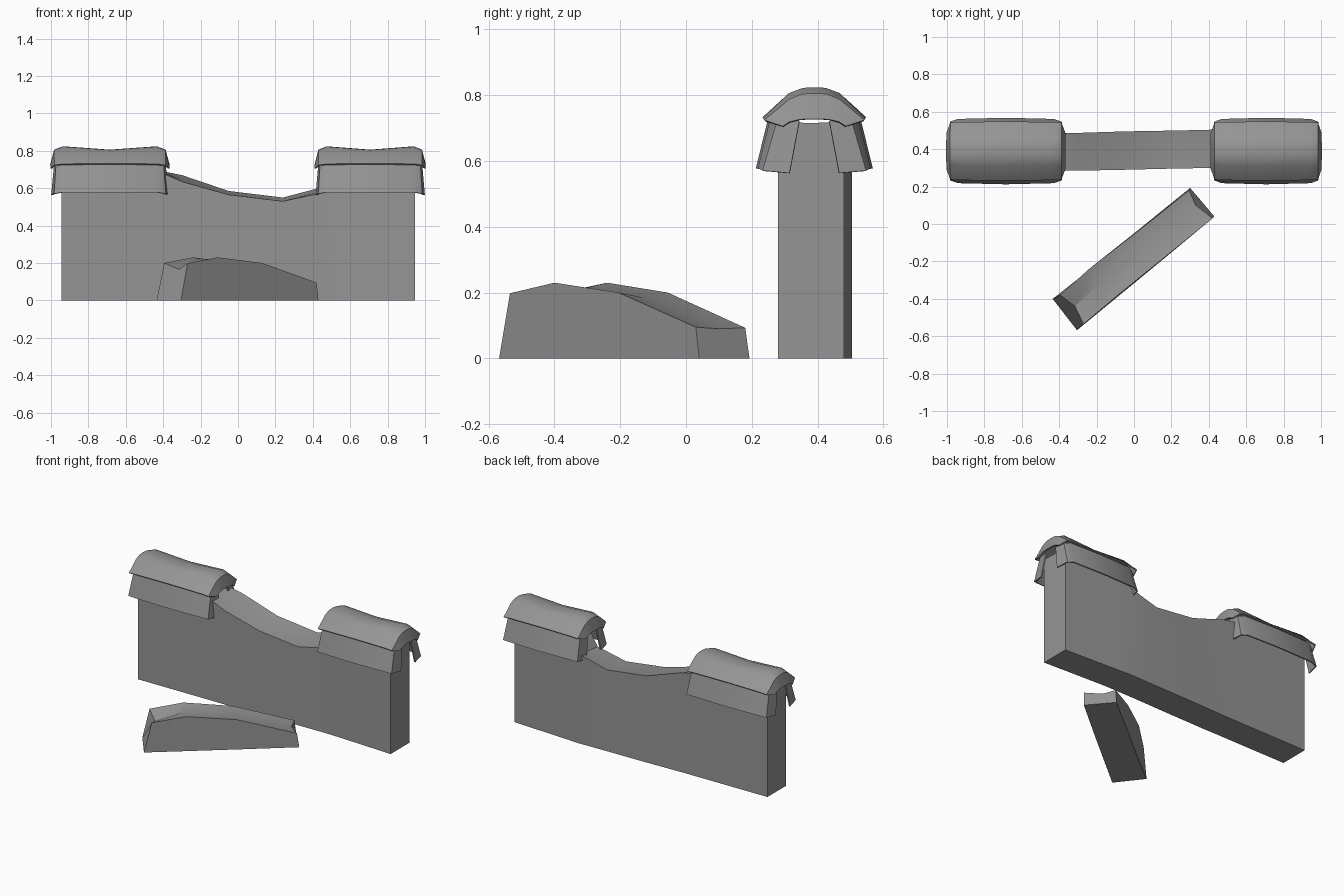
import bpy
from math import radians

if "Cube" in bpy.data.objects:
    bpy.data.objects.remove(bpy.data.objects["Cube"], do_unlink=True)

stone = bpy.data.materials.new("grey stone")
stone.use_nodes = True
GREY = (0.3, 0.3, 0.3, 1)
stone.diffuse_color = GREY
stone.node_tree.nodes["Principled BSDF"].inputs["Base Color"].default_value = GREY


def loft(name, rings, closed=True, thickness=0):
    """Skin a list of equal-length sections; cap closed ones, thicken open ones."""
    n = len(rings[0])
    verts = [p for ring in rings for p in ring]
    faces = []
    for i in range(len(rings) - 1):
        for j in range(n if closed else n - 1):
            k = (j + 1) % n
            faces.append((i * n + j, i * n + k, (i + 1) * n + k, (i + 1) * n + j))
    if closed:
        faces += [tuple(range(n)), tuple(range(len(verts) - n, len(verts)))]
    mesh = bpy.data.meshes.new(name)
    mesh.from_pydata(verts, [], faces)
    mesh.materials.append(stone)
    obj = bpy.data.objects.new(name, mesh)
    bpy.context.collection.objects.link(obj)
    bpy.ops.object.select_all(action="DESELECT")
    obj.select_set(True)
    bpy.context.view_layer.objects.active = obj
    bpy.ops.object.mode_set(mode="EDIT")
    bpy.ops.mesh.select_all(action="SELECT")
    bpy.ops.mesh.normals_make_consistent(inside=False)
    bpy.ops.object.mode_set(mode="OBJECT")
    if thickness:
        mod = obj.modifiers.new("thickness", "SOLIDIFY")
        mod.thickness = thickness
        mod.offset = 0
        bpy.ops.object.modifier_apply(modifier=mod.name)
    bpy.ops.object.shade_smooth_by_angle(angle=radians(30))
    return obj


# Wall with a broken, sagging top: x, front y, back y, front height, back height
wall = [(-0.945, 0.28, 0.48, 0.72, 0.72), (-0.45, 0.285, 0.485, 0.70, 0.70),
        (-0.30, 0.285, 0.487, 0.635, 0.67), (-0.05, 0.29, 0.495, 0.565, 0.585),
        (0.24, 0.297, 0.50, 0.53, 0.55), (0.45, 0.30, 0.505, 0.575, 0.605),
        (0.53, 0.298, 0.50, 0.70, 0.70), (0.945, 0.28, 0.48, 0.72, 0.72)]
loft("wall", [[(x, f, 0), (x, f, zf), (x, (f + b) / 2, (zf + zb) / 2 - 0.005),
               (x, b, zb), (x, b, 0)] for x, f, b, zf, zb in wall])

# Tile cap sections: x offset, then half of the arch as (y offset, height)
MIDY = 0.39
rim = (0.315, [(0.095, 0.705), (0.075, 0.718), (0.047, 0.725), (0.02, 0.727)])
hood = (0.295, [(0.15, 0.722), (0.075, 0.785), (0.04, 0.80), (0.015, 0.803)])
crest = (0.25, [(0.153, 0.727), (0.075, 0.803), (0.035, 0.818), (0.012, 0.82)])
middle = (0.0, [(0.155, 0.73), (0.075, 0.79), (0.035, 0.80), (0.012, 0.802)])


def cap(side, cx, scale):
    rings = []
    for sign, part in [(-1, rim), (-1, hood), (-1, crest), (1, middle),
                       (1, crest), (1, hood), (1, rim)]:
        x = cx + sign * part[0] * scale
        half = part[1]
        rings.append([(x, MIDY - y, z) for y, z in half]
                     + [(x, MIDY + y, z) for y, z in reversed(half)])
    loft(side + "_cap_tiles", rings, closed=False, thickness=0.008)

    # Sloping lower tiles on both faces, folded around the ends
    top = [(0.295, 0.045, 0.722), (0.285, 0.11, 0.725), (0.25, 0.13, 0.73)]
    low = [(0.31, 0.075, 0.563), (0.295, 0.155, 0.57), (0.255, 0.168, 0.577)]
    for face, s in (("front", -1), ("back", 1)):
        rows = []
        for row in (top, low):
            rows.append([(cx - x * scale, MIDY + s * y, z) for x, y, z in row]
                        + [(cx, MIDY + s * (row[-1][1] + 0.006), row[-1][2])]
                        + [(cx + x * scale, MIDY + s * y, z) for x, y, z in reversed(row)])
        loft(side + "_" + face + "_lower_tiles", rows, closed=False, thickness=0.008)


cap("right", -0.685, 1.0)
cap("left", 0.707, 0.93)

# Fallen chunk: foot front, top front, valley, top back, foot back
chunk = [
    [(-0.305, -0.568, 0), (-0.27, -0.535, 0.198), (-0.315, -0.44, 0.165),
     (-0.395, -0.38, 0.20), (-0.435, -0.40, 0)],
    [(-0.125, -0.42, 0), (-0.11, -0.40, 0.23), (-0.175, -0.31, 0.213),
     (-0.24, -0.24, 0.23), (-0.25, -0.255, 0)],
    [(0.13, -0.21, 0), (0.13, -0.205, 0.20), (0.07, -0.13, 0.185),
     (0.0, -0.055, 0.20), (0.0, -0.05, 0)],
    [(0.43, 0.04, 0), (0.42, 0.03, 0.095), (0.33, 0.10, 0.09),
     (0.295, 0.18, 0.093), (0.30, 0.193, 0)],
]
loft("fallen_chunk", chunk)
